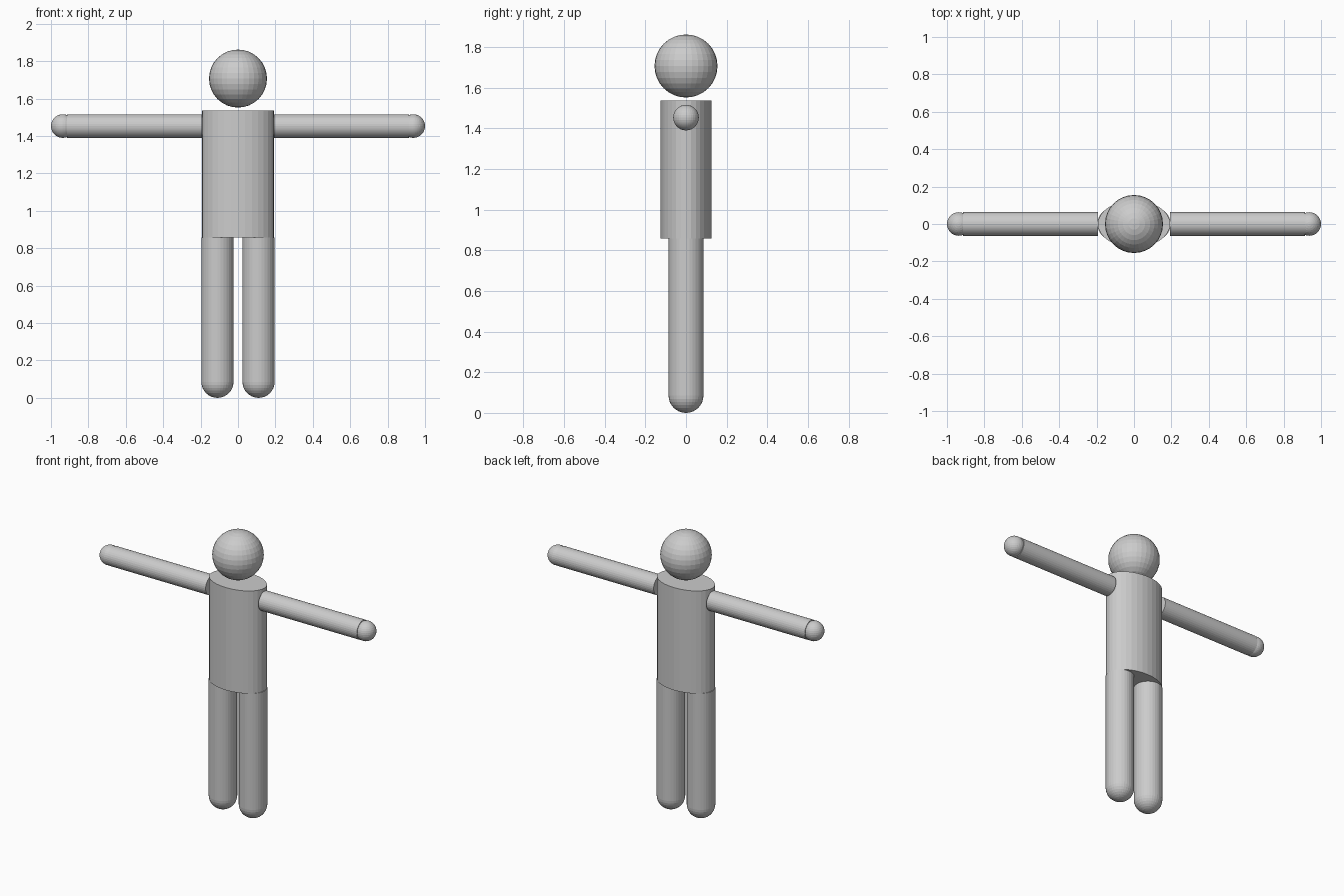
import bpy
import math

if "Cube" in bpy.data.objects:
    bpy.data.objects.remove(bpy.data.objects["Cube"])

# One plain grey for the whole figure
grey = bpy.data.materials.new("light_grey")
grey.diffuse_color = (0.6, 0.6, 0.6, 1.0)
grey.use_nodes = True
grey.node_tree.nodes["Principled BSDF"].inputs["Base Color"].default_value = grey.diffuse_color


def finish(name):
    obj = bpy.context.object
    obj.name = name
    obj.data.materials.append(grey)
    bpy.ops.object.transform_apply(location=False, rotation=True, scale=True)
    return obj


def ball(name, radius, location):
    bpy.ops.mesh.primitive_uv_sphere_add(segments=32, ring_count=16,
                                         radius=radius, location=location)
    return finish(name)


def tube(name, radius, length, location, rotation=(0, 0, 0), scale=(1, 1, 1)):
    bpy.ops.mesh.primitive_cylinder_add(vertices=32, radius=radius, depth=length,
                                        location=location, rotation=rotation)
    bpy.context.object.scale = scale
    return finish(name)


# Head, floating just above the torso
ball("head", 0.155, (0, 0, 1.707))

# Torso: oval cylinder
TORSO_LOW, TORSO_HIGH = 0.857, 1.536
tube("torso", 1.0, TORSO_HIGH - TORSO_LOW,
     (0, 0, (TORSO_LOW + TORSO_HIGH) / 2), scale=(0.193, 0.126, 1))

ARM_R, ARM_Z, ARM_IN, ARM_OUT = 0.063, 1.453, 0.193, 0.914
LEG_R, LEG_X = 0.086, 0.11

for side, s in (("left", 1), ("right", -1)):
    # Arm starts at the torso's side and ends in a round hand
    tube(side + "_arm", ARM_R, ARM_OUT - ARM_IN,
         (s * (ARM_IN + ARM_OUT) / 2, 0, ARM_Z), rotation=(0, math.pi / 2, 0))
    ball(side + "_hand", ARM_R, (s * (1 - ARM_R), 0, ARM_Z))

    # Leg hangs from the torso and ends in a round foot
    tube(side + "_leg", LEG_R, TORSO_LOW - LEG_R,
         (s * LEG_X, 0, (TORSO_LOW + LEG_R) / 2))
    ball(side + "_foot", LEG_R, (s * LEG_X, 0, LEG_R))
